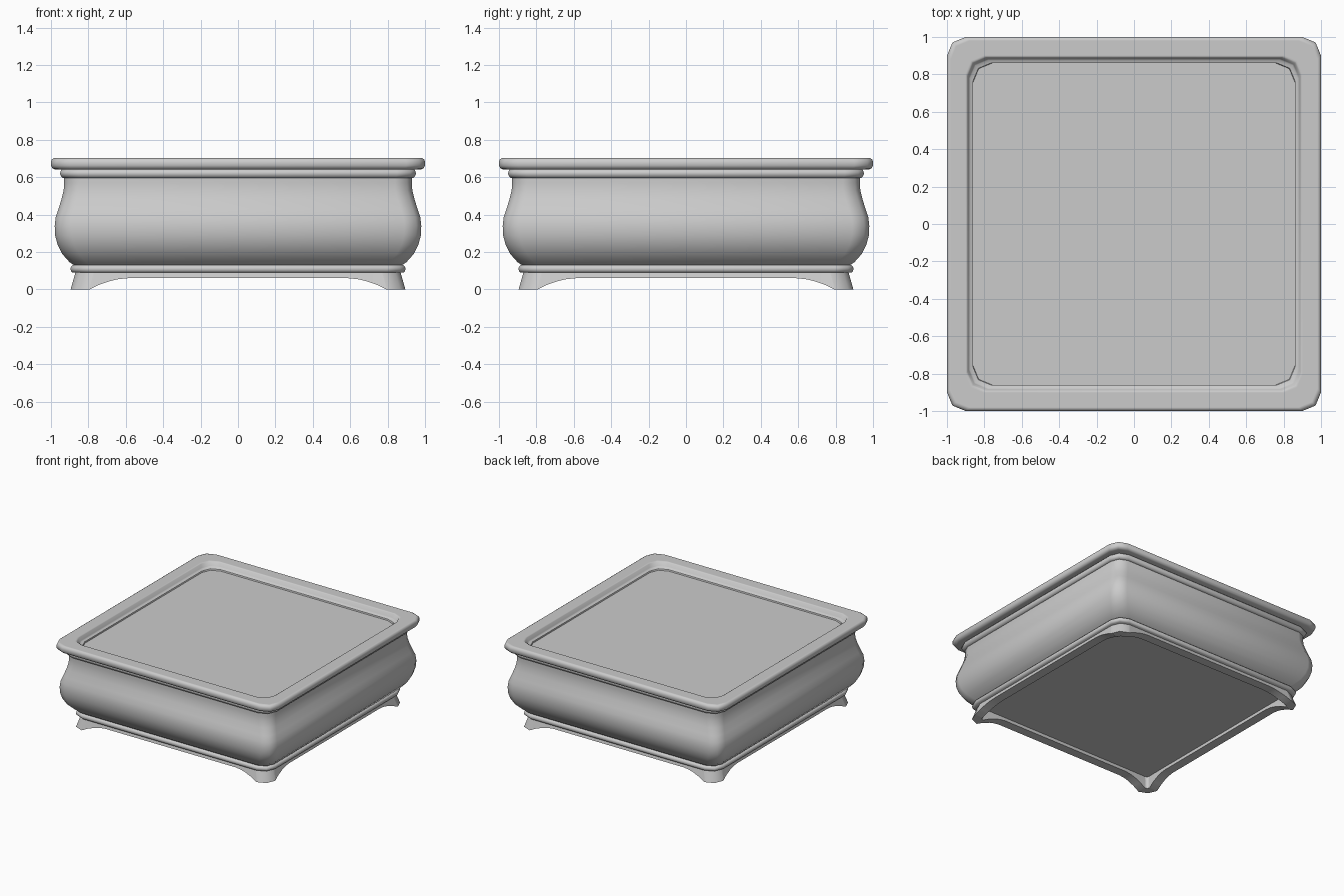
import bpy, bmesh
from math import cos, sin, pi, radians

if "Cube" in bpy.data.objects:
    bpy.data.objects.remove(bpy.data.objects["Cube"])


def rounded_square(h, r, n=2):
    # Closed outline of a square with rounded corners
    pts = []
    for k in range(4):
        sx, sy = ((1, 1), (-1, 1), (-1, -1), (1, -1))[k]
        for i in range(n + 1):
            a = k * pi / 2 + i / n * pi / 2
            pts.append((sx * (h - r) + r * cos(a), sy * (h - r) + r * sin(a)))
    return pts


def finish(name, rings, cap_start=False, cap_end=False, closed=False, angle=50):
    # Bridge the rings and make a smooth-shaded object
    bm = bmesh.new()
    vs = [[bm.verts.new(p) for p in ring] for ring in rings]
    n = len(vs[0])
    pairs = list(zip(vs, vs[1:])) + ([(vs[-1], vs[0])] if closed else [])
    for a, b in pairs:
        for i in range(n):
            j = (i + 1) % n
            bm.faces.new((a[i], a[j], b[j], b[i]))
    if cap_start:
        bm.faces.new(vs[0][::-1])
    if cap_end:
        bm.faces.new(vs[-1])
    bmesh.ops.recalc_face_normals(bm, faces=bm.faces)
    me = bpy.data.meshes.new(name)
    bm.to_mesh(me)
    bm.free()
    ob = bpy.data.objects.new(name, me)
    bpy.context.collection.objects.link(ob)
    bpy.ops.object.select_all(action='DESELECT')
    ob.select_set(True)
    bpy.context.view_layer.objects.active = ob
    bpy.ops.object.shade_smooth_by_angle(angle=radians(angle))
    return ob


def loft(name, profile, r=0.1, **kw):
    # Sweep a (half width, height) profile around the rounded square
    rings = [[(x, y, z) for x, y in rounded_square(h, r)] for h, z in profile]
    return finish(name, rings, **kw)


# Bulging body
loft("pot_body", [(0.87, 0.125), (0.90, 0.145), (0.94, 0.19), (0.965, 0.24),
                  (0.978, 0.29), (0.98, 0.34), (0.975, 0.385), (0.96, 0.43),
                  (0.943, 0.485), (0.932, 0.53), (0.93, 0.57), (0.93, 0.605)], r=0.09)

# Lower moulding with the underside plate
loft("base_moulding", [(0.83, 0.09), (0.885, 0.09), (0.893, 0.098), (0.896, 0.11),
                       (0.893, 0.122), (0.885, 0.13), (0.86, 0.13)],
     cap_start=True, cap_end=True)

# Neck moulding under the rim
loft("neck_moulding", [(0.91, 0.596), (0.937, 0.596), (0.945, 0.603), (0.951, 0.616),
                       (0.95, 0.63), (0.942, 0.642), (0.91, 0.642)])

# Flat lip with rounded edge, then the steep inner wall and sloping ledge
loft("rim", [(0.92, 0.642), (0.98, 0.642), (0.993, 0.648), (1.0, 0.662),
             (1.0, 0.682), (0.995, 0.696), (0.985, 0.702), (0.98, 0.702),
             (0.902, 0.702), (0.897, 0.702), (0.89, 0.697), (0.883, 0.668),
             (0.877, 0.662), (0.862, 0.658), (0.858, 0.64)])

# Filled surface
loft("soil_surface", [(0.86, 0.63), (0.86, 0.647)], cap_start=True, cap_end=True)

# Arched skirt forming four corner feet
ARCH = [(0.795, 0.0), (0.74, 0.026), (0.68, 0.046), (0.64, 0.055), (0.59, 0.06)]
OPENING = ARCH + [(-u, z) for u, z in ARCH[::-1]]


def skirt_ring(top, inset, r):
    # One loop of the skirt: flat top edge or arched bottom edge
    ring = []
    for k in range(4):
        c, s = round(cos(k * pi / 2)), round(sin(k * pi / 2))
        h = (0.868 if top else 0.895) - inset
        pts = [(h - r + r * cos(i * pi / 4), h - r + r * sin(i * pi / 4), 0.0)
               for i in range(3)]
        for u, z in OPENING:
            u = max(-h + r, min(h - r, u))
            pts.append((u, h if top else h - 0.3 * z, z))
        ring += [(c * x - s * y, s * x + c * y, 0.095 if top else z)
                 for x, y, z in pts]
    return ring


finish("feet_skirt", [skirt_ring(True, 0, 0.098), skirt_ring(False, 0, 0.098),
                      skirt_ring(False, 0.075, 0.02), skirt_ring(True, 0.06, 0.02)],
       closed=True)
